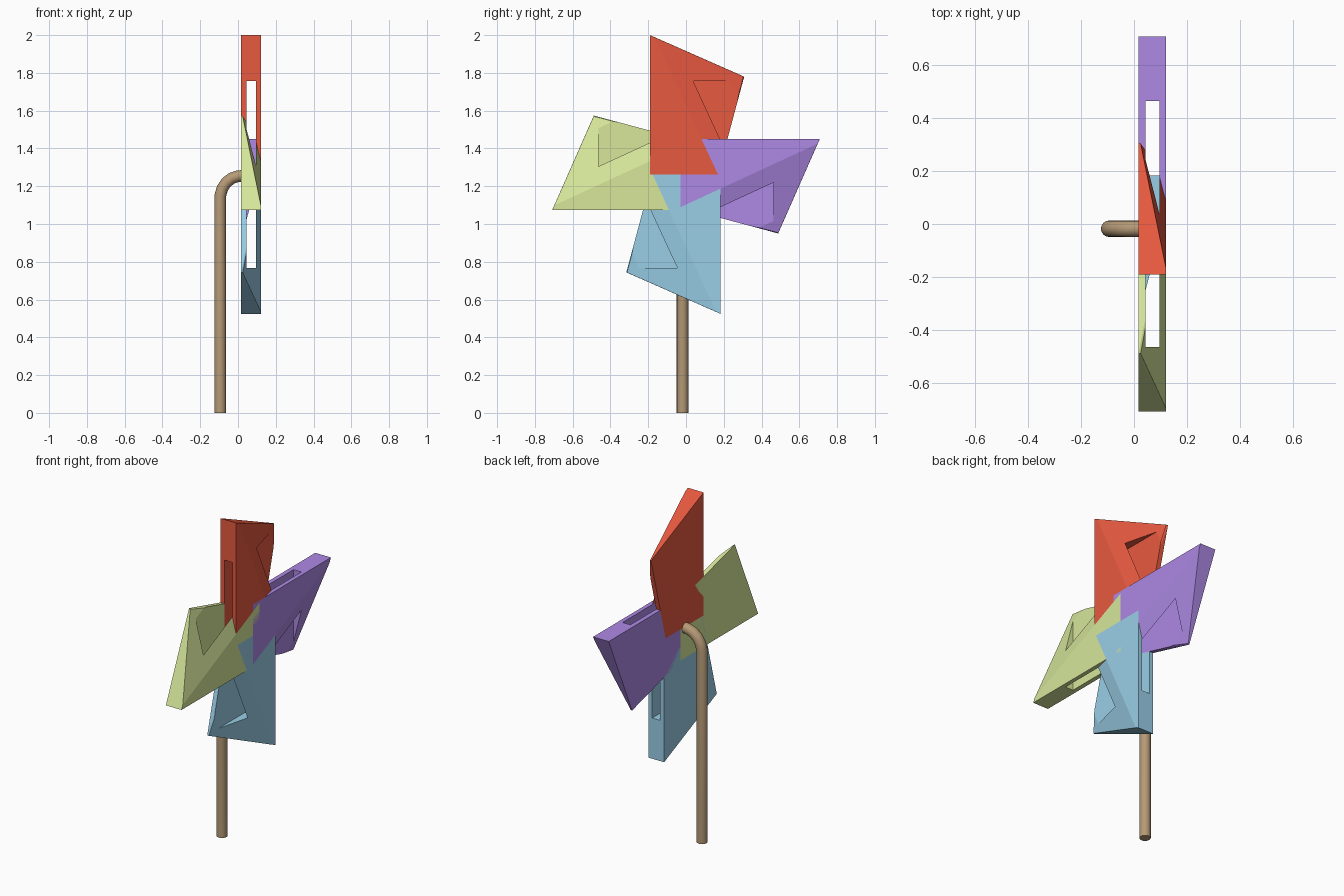
import bpy, bmesh, math
from mathutils import Matrix

if "Cube" in bpy.data.objects:
    bpy.data.objects.remove(bpy.data.objects["Cube"])


def material(name, rgb):
    m = bpy.data.materials.new(name)
    m.diffuse_color = (*rgb, 1)
    m.use_nodes = True
    m.node_tree.nodes["Principled BSDF"].inputs["Base Color"].default_value = m.diffuse_color
    return m


def add_object(name, data):
    ob = bpy.data.objects.new(name, data)
    bpy.context.scene.collection.objects.link(ob)
    return ob


def hull_mesh(name, pts):
    me = bpy.data.meshes.new(name)
    bm = bmesh.new()
    for p in pts:
        bm.verts.new(p)
    bmesh.ops.convex_hull(bm, input=bm.verts[:])
    bmesh.ops.dissolve_limit(bm, angle_limit=0.01, verts=bm.verts[:], edges=bm.edges[:])
    bmesh.ops.recalc_face_normals(bm, faces=bm.faces[:])
    bm.to_mesh(me)
    bm.free()
    return me


# Folded blade: flat back, raised triangle in front, slanted flap to the outer corner
BACK, FRONT = 0.017, 0.121
blade = add_object("blade_base", hull_mesh("blade_base", [
    (BACK, -0.187, 0.738), (FRONT, -0.187, 0.738), (FRONT, -0.163, 0.727),
    (BACK, -0.187, 0.0), (FRONT, -0.187, 0.0),
    (BACK, 0.173, 0.0), (FRONT, 0.173, 0.0),
    (BACK, 0.312, 0.518), (0.025, 0.308, 0.519)]))

# Slot hollowing the blade between its two sheets, leaving a solid tip
slot = add_object("slot_cutter", hull_mesh("slot_cutter", [
    (x, y, z) for x in (0.044, 0.096) for y in (-0.6, 0.6) for z in (-0.3, 0.494)]))
slot.hide_render = True
cut = blade.modifiers.new("slot", 'BOOLEAN')
cut.operation = 'DIFFERENCE'
cut.solver = 'EXACT'
cut.object = slot
bpy.context.view_layer.update()
folded = bpy.data.meshes.new_from_object(blade.evaluated_get(bpy.context.evaluated_depsgraph_get()))
bpy.data.objects.remove(blade)
bpy.data.objects.remove(slot)

# Four blades, a quarter turn apart
blades = [("top", (0.80, 0.10, 0.05), -0.004), ("right", (0.42, 0.25, 0.78), -0.030),
          ("bottom", (0.32, 0.62, 0.80), -0.004), ("left", (0.68, 0.80, 0.33), 0.030)]
for k, (side, colour, y) in enumerate(blades):
    me = folded.copy()
    me.transform(Matrix.Translation((0, y, 1.262)) @ Matrix.Rotation(-k * math.pi / 2, 4, 'X'))
    me.materials.clear()
    me.materials.append(material(side + "_colour", colour))
    add_object(side + "_blade", me)

# Bent stick
cu = bpy.data.curves.new("stick", 'CURVE')
cu.dimensions = '3D'
cu.bevel_depth = 0.031
cu.bevel_resolution = 6
cu.use_fill_caps = True
path = [(-0.094, 0), (-0.094, 1.15), (-0.083, 1.188), (-0.062, 1.22),
        (-0.033, 1.242), (0.0, 1.253), (0.03, 1.255)]
sp = cu.splines.new('POLY')
sp.points.add(len(path) - 1)
for pt, (x, z) in zip(sp.points, path):
    pt.co = (x, -0.018, z, 1)
tmp = add_object("stick_path", cu)
bpy.context.view_layer.update()
mesh = bpy.data.meshes.new_from_object(tmp.evaluated_get(bpy.context.evaluated_depsgraph_get()))
bpy.data.objects.remove(tmp)
mesh.materials.clear()
mesh.materials.append(material("wood", (0.46, 0.32, 0.18)))
stick = add_object("stick", mesh)
bpy.context.view_layer.objects.active = stick
stick.select_set(True)
bpy.ops.object.shade_smooth_by_angle(angle=math.radians(40))
